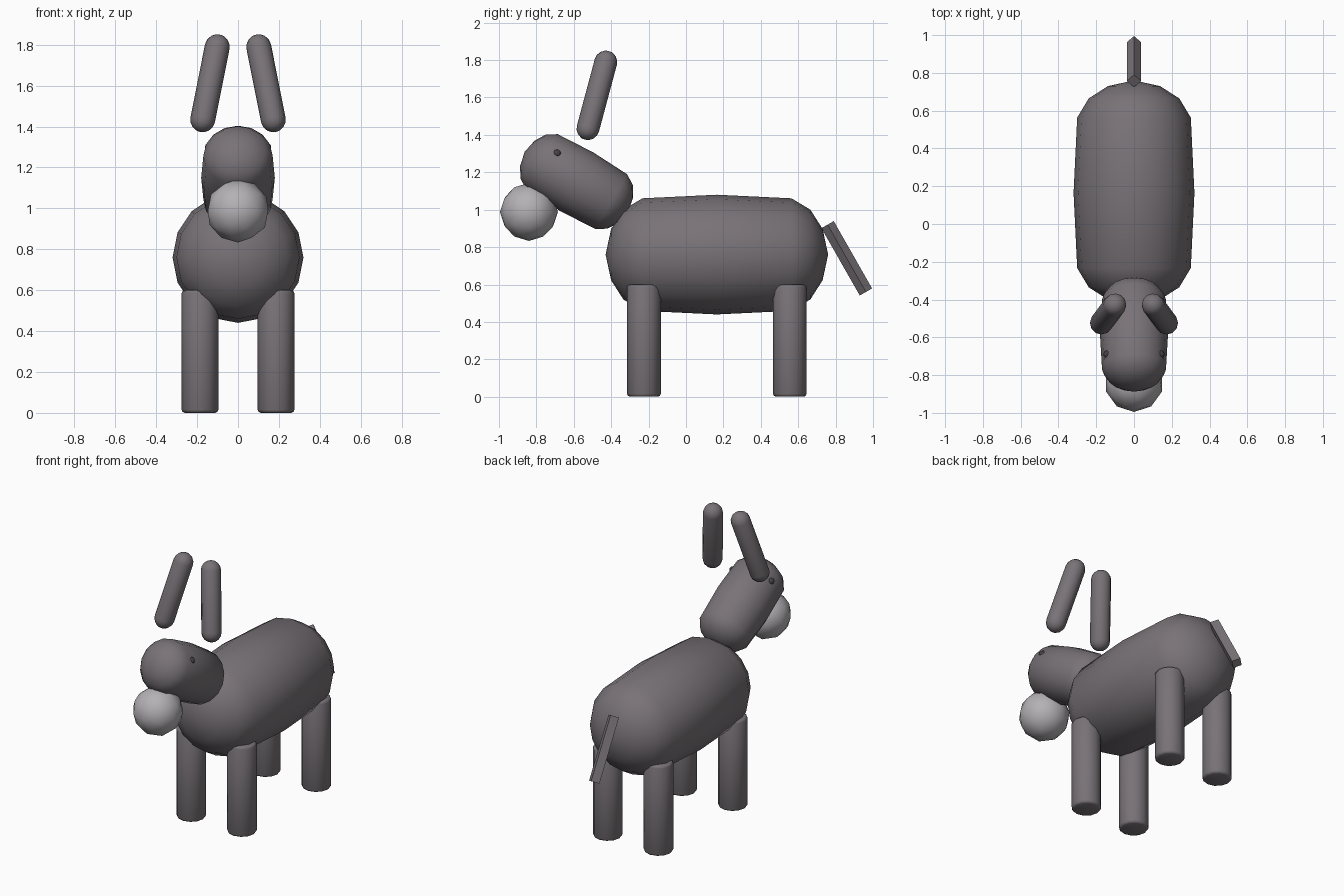
import bpy, bmesh, math
from mathutils import Vector

cube = bpy.data.objects.get("Cube")
if cube:
    bpy.data.objects.remove(cube, do_unlink=True)


def make_material(name, rgb):
    m = bpy.data.materials.new(name)
    m.use_nodes = True
    m.diffuse_color = (*rgb, 1)
    m.node_tree.nodes["Principled BSDF"].inputs["Base Color"].default_value = (*rgb, 1)
    return m


hide = make_material("grey hide", (0.19, 0.17, 0.185))
pale = make_material("pale muzzle", (0.46, 0.44, 0.46))
dark = make_material("dark eye", (0.06, 0.055, 0.06))


def finish(name, bm, mat, angle=50):
    bmesh.ops.recalc_face_normals(bm, faces=bm.faces)
    mesh = bpy.data.meshes.new(name)
    bm.to_mesh(mesh)
    bm.free()
    mesh.materials.append(mat)
    ob = bpy.data.objects.new(name, mesh)
    bpy.context.collection.objects.link(ob)
    bpy.ops.object.select_all(action="DESELECT")
    ob.select_set(True)
    bpy.context.view_layer.objects.active = ob
    if angle:
        bpy.ops.object.shade_smooth_by_angle(angle=math.radians(angle))
    return ob


def lathe(name, start, end, profile, sides, mat, angle=50):
    """Revolve (fraction along axis, radius) rings around the line start-end."""
    a, b = Vector(start), Vector(end)
    axis = (b - a).normalized()
    # side vector stays as close to world x as possible
    u = (Vector((1, 0, 0)) - axis * axis.x).normalized()
    v = axis.cross(u)
    bm = bmesh.new()
    rings = []
    for t, r in profile:
        c = a.lerp(b, t)
        if r == 0:
            rings.append([bm.verts.new(c)])
        else:
            steps = [math.tau * i / sides for i in range(sides)]
            rings.append([bm.verts.new(c + (u * math.cos(s) + v * math.sin(s)) * r) for s in steps])
    for lo, hi in zip(rings, rings[1:]):
        for i in range(sides):
            j = (i + 1) % sides
            if len(lo) == 1:
                bm.faces.new((lo[0], hi[i], hi[j]))
            elif len(hi) == 1:
                bm.faces.new((lo[i], lo[j], hi[0]))
            else:
                bm.faces.new((lo[i], lo[j], hi[j], hi[i]))
    for ring in (rings[0], rings[-1]):
        if len(ring) > 1:
            bm.faces.new(ring)
    return finish(name, bm, mat, angle)


def ball(name, centre, radius, mat, level=2):
    bm = bmesh.new()
    bmesh.ops.create_icosphere(bm, subdivisions=level, radius=radius)
    bmesh.ops.translate(bm, verts=bm.verts, vec=centre)
    return finish(name, bm, mat)


def barrel(radius):
    """Rounded barrel that swells slightly in the middle."""
    half = [(0, 0), (0.025, 0.43), (0.08, 0.75), (0.165, 0.94)]
    full = half + [(0.5, 1)] + [(1 - t, r) for t, r in reversed(half)]
    return [(t, r * radius) for t, r in full]


def capsule(length, radius, rows=4):
    """Straight tube with round ends."""
    half = []
    for i in range(rows + 1):
        s = math.pi / 2 * i / rows
        half.append((radius * (1 - math.cos(s)) / length, radius * math.sin(s)))
    return half + [(1 - t, r) for t, r in reversed(half)]


# Body and tilted head
lathe("body", (0, -0.43, 0.76), (0, 0.76, 0.76), barrel(0.32), 16, hide)
centre, reach = Vector((0, -0.585, 1.15)), 0.32
lean = Vector((0, math.cos(math.radians(30)), -math.sin(math.radians(30)))) * reach
lathe("head", centre - lean, centre + lean, barrel(0.18), 16, hide)

# Muzzle
ball("muzzle", (0, -0.84, 0.988), 0.155, pale)

# Legs, ears and eyes on both sides
leg_profile = [(0, 0.075), (0.008, 0.085), (0.025, 0.09), (0.975, 0.09), (0.992, 0.085), (1, 0.075)]
for side, x in (("left", 1), ("right", -1)):
    for place, y in (("front", -0.225), ("rear", 0.555)):
        lathe(f"{place}_{side}_leg", (x * 0.186, y, 0), (x * 0.186, y, 0.6), leg_profile, 12, hide)
    low = Vector((x * 0.184, -0.54, 1.375))
    high = Vector((x * 0.09, -0.413, 1.848))
    lathe(f"{side}_ear", low, high, capsule((high - low).length, 0.061), 12, hide)
    ball(f"{side}_eye", (x * 0.14, -0.69, 1.3), 0.022, dark)

# Four-sided tail hanging behind the body
lathe("tail", (0, 0.757, 0.92), (0, 0.962, 0.56), [(0, 0.038), (1, 0.038)], 4, hide, None)
